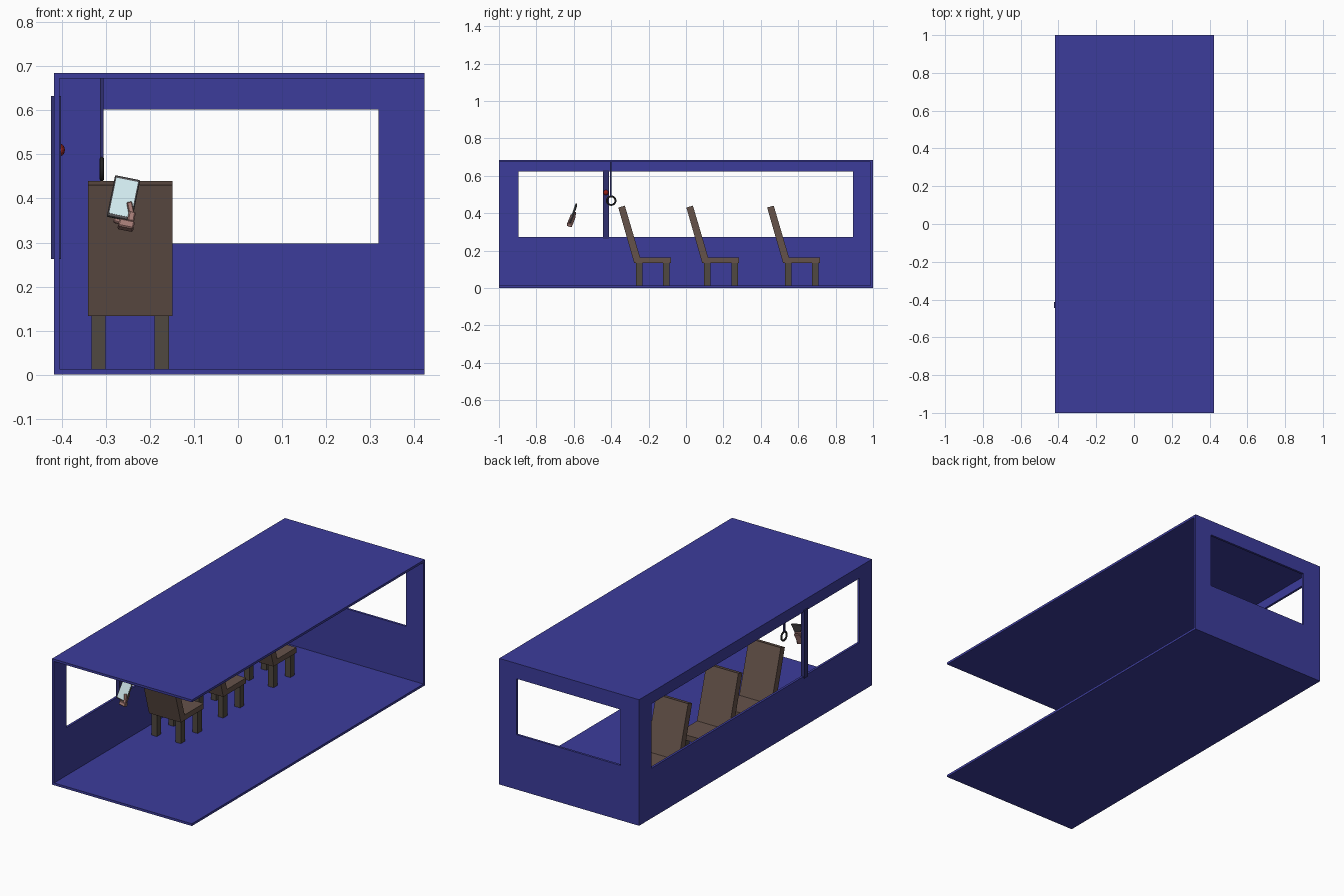
import bpy, bmesh, math
from mathutils import Matrix, Vector

if "Cube" in bpy.data.objects:
    bpy.data.objects.remove(bpy.data.objects["Cube"])


def material(name, rgb):
    m = bpy.data.materials.new(name)
    m.diffuse_color = (*rgb, 1)
    m.use_nodes = True
    m.node_tree.nodes["Principled BSDF"].inputs["Base Color"].default_value = m.diffuse_color
    return m


BLUE = material("blue_paint", (0.045, 0.045, 0.33))
DARK_BLUE = material("dark_blue", (0.03, 0.03, 0.16))
BROWN = material("seat_brown", (0.13, 0.085, 0.068))
LEG = material("leg_brown", (0.08, 0.066, 0.052))
DARK = material("dark_grey", (0.03, 0.03, 0.032))
PHONE = material("phone_grey", (0.09, 0.085, 0.09))
SCREEN = material("screen_glow", (0.65, 0.84, 0.88))
SKIN = material("skin", (0.38, 0.2, 0.18))
RED = material("red", (0.3, 0.015, 0.01))


def make(name, bm, mat, matrix=None):
    bmesh.ops.recalc_face_normals(bm, faces=bm.faces[:])
    me = bpy.data.meshes.new(name)
    bm.to_mesh(me)
    bm.free()
    me.materials.append(mat)
    ob = bpy.data.objects.new(name, me)
    bpy.context.collection.objects.link(ob)
    if matrix is not None:
        ob.matrix_world = matrix
    return ob


def box(name, x, y, z, mat, matrix=None, bevel=0):
    bm = bmesh.new()
    bmesh.ops.create_cube(bm, size=1)
    for v in bm.verts:
        v.co = [(a + b) / 2 + c * (b - a) for (a, b), c in zip((x, y, z), v.co)]
    if bevel:
        bmesh.ops.bevel(bm, geom=bm.edges[:], offset=bevel, segments=1, affect='EDGES')
    return make(name, bm, mat, matrix)


def window_wall(name, outer, inner, t0, t1, place):
    """Rectangular panel with one opening; rects are (u0, u1, z0, z1)."""
    bm = bmesh.new()
    rings = []
    for t in (t0, t1):
        for u0, u1, z0, z1 in (outer, inner):
            rings.append([bm.verts.new(place(u, z, t)) for u, z in
                          ((u0, z0), (u1, z0), (u1, z1), (u0, z1))])
    o0, i0, o1, i1 = rings
    for a, b in ((o0, i0), (i0, i1), (i1, o1), (o1, o0)):
        for k in range(4):
            n = (k + 1) % 4
            bm.faces.new((a[k], a[n], b[n], b[k]))
    return make(name, bm, BLUE)


# Carriage shell: open at the front and on the right
X0, X1, T, H = -0.418, 0.423, 0.0125, 0.685
box("floor", (X0, X1), (-1, 1), (0, T), BLUE)
box("roof", (X0, X1), (-1, 1), (H - T, H), BLUE)
window_wall("left_wall", (-1, 1 - T, T, H - T), (-0.895, 0.893, 0.272, 0.622),
            X0, X0 + T, lambda u, z, t: (t, u, z))
window_wall("back_wall", (X0, X1, T, H - T), (-0.307, 0.319, 0.298, 0.602),
            1 - T, 1, lambda u, z, t: (u, t, z))
box("window_post", (-0.424, -0.402), (-0.444, -0.412), (0.263, 0.632), DARK_BLUE)

# Stop button on the post
bm = bmesh.new()
bmesh.ops.create_uvsphere(bm, u_segments=12, v_segments=8, radius=0.014)
make("stop_button", bm, RED, Matrix.Translation((-0.404, -0.428, 0.51))
     @ Matrix.Diagonal((0.8, 1, 1, 1)))


# Chairs
def chair(dy):
    box("seat", (-0.34, -0.15), (dy - 0.275, dy - 0.08), (0.133, 0.162), BROWN)
    bm = bmesh.new()
    side = [(-0.277, 0.133), (-0.24, 0.145), (-0.327, 0.44), (-0.362, 0.43)]
    f = bm.faces.new([bm.verts.new((-0.341, y + dy, z)) for y, z in side])
    ext = bmesh.ops.extrude_face_region(bm, geom=[f])["geom"]
    bmesh.ops.translate(bm, vec=(0.192, 0, 0),
                        verts=[g for g in ext if isinstance(g, bmesh.types.BMVert)])
    make("seat_back", bm, BROWN)
    for x in (-0.333, -0.189):
        for y in (-0.267, -0.122):
            box("chair_leg", (x, x + 0.032), (y + dy, y + dy + 0.035), (T, 0.134), LEG)


for dy in (0, 0.364, 0.796):
    chair(dy)

# Hanging strap and ring handle
SX, SY = -0.309, -0.403
box("hanging_strap", (SX - 0.004, SX + 0.004), (SY - 0.004, SY + 0.004),
    (0.49, H - T), DARK_BLUE)
bpy.ops.mesh.primitive_torus_add(major_segments=24, minor_segments=8, major_radius=0.023,
                                 minor_radius=0.005, location=(SX, SY + 0.003, 0.467),
                                 rotation=(0, math.pi / 2, 0))
ring = bpy.context.object
ring.name = "ring_handle"
ring.data.materials.append(DARK)
bpy.ops.object.shade_smooth_by_angle()

# Phone, tilted as it is held
M = (Matrix.Translation((-0.26, -0.602, 0.4)) @ Matrix.Rotation(math.radians(11.5), 4, 'Y')
     @ Matrix.Rotation(math.radians(-19), 4, 'X'))
box("phone_body", (-0.029, 0.029), (-0.004, 0.004), (-0.05, 0.05), PHONE, M, 0.0015)
box("phone_screen", (-0.025, 0.025), (-0.0048, -0.003), (-0.043, 0.044), SCREEN, M)

# Hand: palm and fingers behind, thumb across the screen, wrist below
box("palm", (-0.012, 0.029), (0.004, 0.016), (-0.058, -0.005), SKIN, M, 0.003)
for i in range(4):
    z = -0.042 + i * 0.012
    box("finger", (-0.027, 0.02), (0.005, 0.014), (z, z + 0.0105), SKIN, M, 0.002)
box("hand_heel", (0.0, 0.036), (-0.014, 0.014), (-0.071, -0.052), SKIN, M, 0.003)
box("thumb_base", (0.018, 0.034), (-0.014, -0.004), (-0.055, -0.03), SKIN, M, 0.003)
thumb = M @ Matrix.Translation((0.025, 0, -0.035)) @ Matrix.Rotation(math.radians(-22), 4, 'Y')
box("thumb", (-0.006, 0.006), (-0.013, -0.004), (-0.004, 0.028), SKIN, thumb, 0.002)
